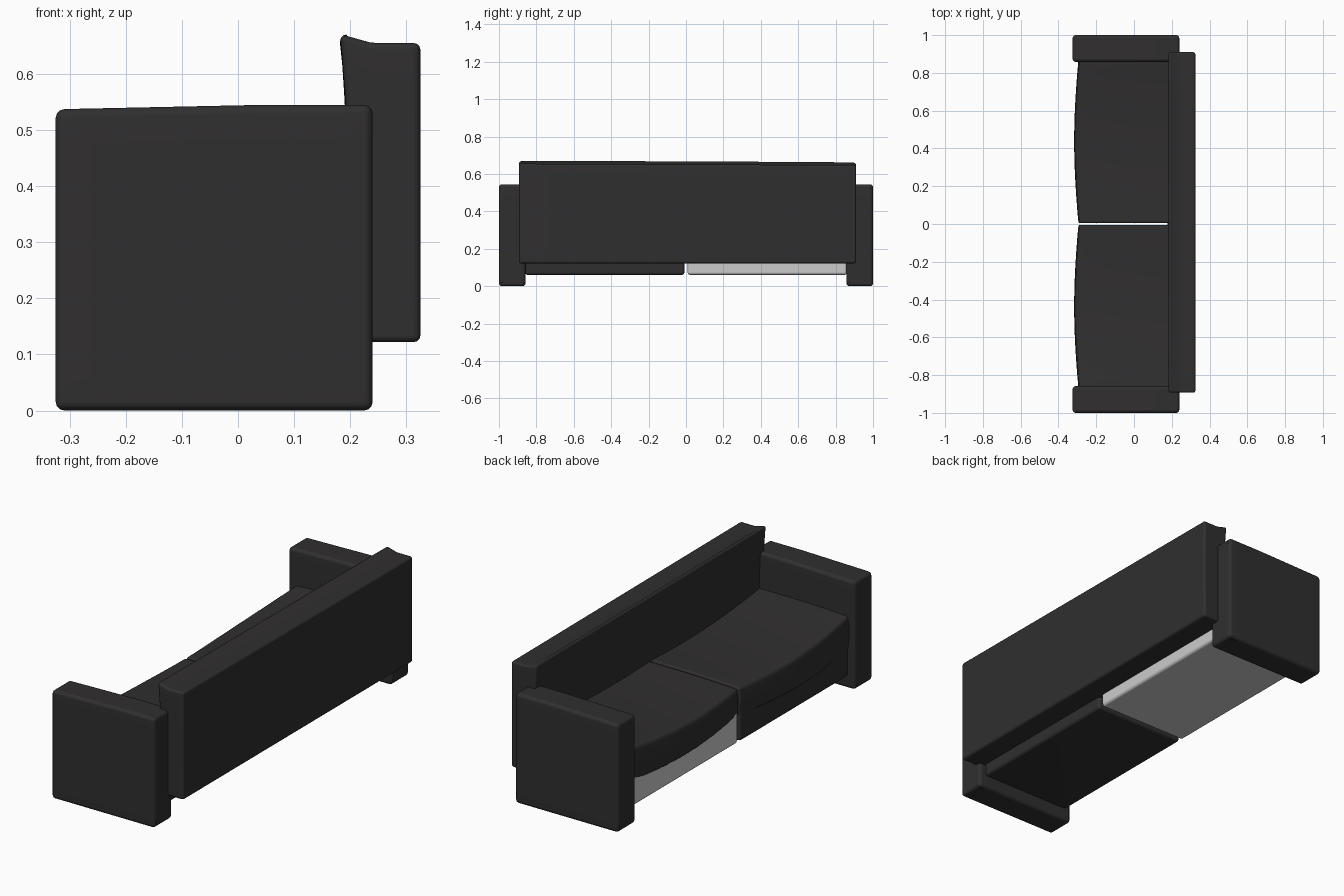
import bpy, bmesh, math
from mathutils import Vector

if "Cube" in bpy.data.objects:
    bpy.data.objects.remove(bpy.data.objects["Cube"])

dark = bpy.data.materials.new("dark_upholstery")
dark.diffuse_color = (0.03, 0.028, 0.028, 1)
dark.use_nodes = True
dark.node_tree.nodes["Principled BSDF"].inputs["Base Color"].default_value = dark.diffuse_color


def soft_box(name, lo, hi, radius, warp=None, cuts=8, material=dark):
    """Rounded box between two corners; warp(u, v, w, point) bends it first (u, v, w in 0..1)."""
    bm = bmesh.new()
    bmesh.ops.create_cube(bm, size=1)
    if warp:
        bmesh.ops.subdivide_edges(bm, edges=bm.edges[:], cuts=cuts, use_grid_fill=True)
    bm.normal_update()
    corners = [e for e in bm.edges if e.calc_face_angle(0) > math.radians(60)]
    for v in bm.verts:
        t = [c + 0.5 for c in v.co]
        p = Vector([lo[i] + (hi[i] - lo[i]) * t[i] for i in range(3)])
        if warp:
            warp(*t, p)
        v.co = p
    bmesh.ops.bevel(bm, geom=corners, offset=radius, segments=3, profile=0.5,
                    affect='EDGES', clamp_overlap=True)
    for f in bm.faces:
        f.smooth = True
    mesh = bpy.data.meshes.new(name)
    bm.to_mesh(mesh)
    bm.free()
    obj = bpy.data.objects.new(name, mesh)
    bpy.context.collection.objects.link(obj)
    if material:
        mesh.materials.append(material)
    obj.modifiers.new("even_normals", 'WEIGHTED_NORMAL')
    return obj


def bulge(t):
    return math.sin(math.pi * t)


# Arm: top rises slightly toward the back
def arm_shape(u, v, w, p):
    p.z += 0.008 * w * min(1, u * 1.5)


# Backrest: front face hollow in the middle, flaring forward to a raised lip at the top
def back_shape(u, v, w, p):
    front = 1 - u
    p.x += front * (0.015 * bulge(w) - 0.006 * bulge(v) * (1 - w))
    p.z += w * (0.016 * max(0, 1 - u * 2.5) - 0.008 * v)


# Seat cushion: bowed front, saddle top rising toward the arm, sagging front underside
def cushion_shape(side):
    def shape(u, v, w, p):
        outer = v if side > 0 else 1 - v
        p.x += (1 - u) * (0.018 - 0.022 * bulge(v) - 0.008 * bulge(w))
        p.z += w * (0.03 * outer ** 2 - 0.012 * bulge(v) - 0.01 * (1 - u) ** 3)
        p.z -= (1 - w) * 0.02 * bulge(v)
    return shape


for side, label in ((1, "left"), (-1, "right")):
    def span(a, b):
        return sorted((side * a, side * b))

    y0, y1 = span(0.858, 1.0)
    soft_box(label + "_arm", (-0.325, y0, 0.0), (0.24, y1, 0.537), 0.035, arm_shape)

    y0, y1 = span(0.005, 0.87)
    soft_box(label + "_seat_cushion", (-0.305, y0, 0.19), (0.22, y1, 0.338), 0.025,
             cushion_shape(side), cuts=12)

    # The left base is plain grey, the right one is upholstered
    y0, y1 = span(0.008, 0.86)
    soft_box(label + "_seat_base", (-0.292, y0, 0.06), (0.21, y1, 0.23), 0.015,
             material=None if side > 0 else dark)

soft_box("backrest", (0.182, -0.893, 0.122), (0.325, 0.91, 0.655), 0.03, back_shape, cuts=10)
